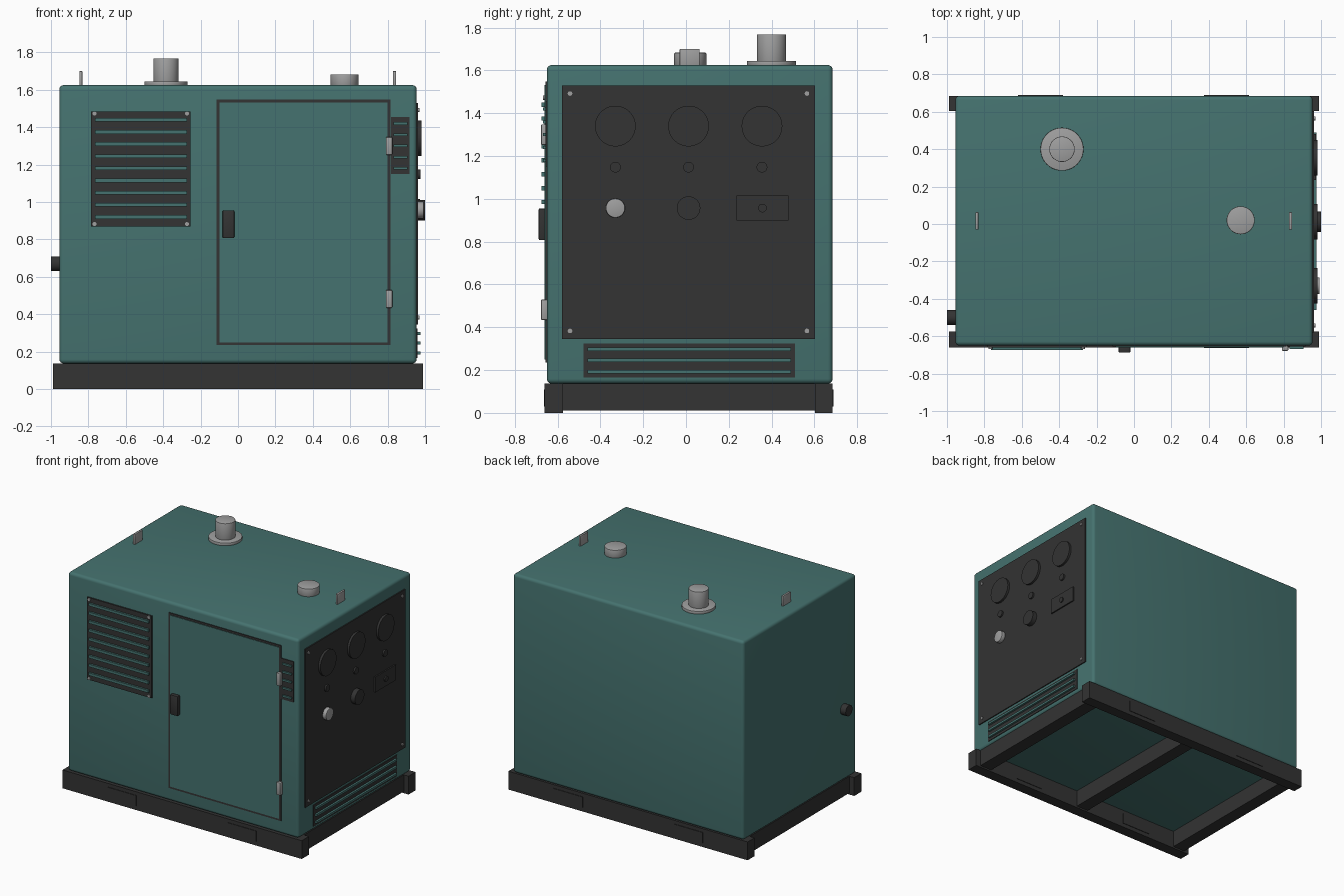
import bpy
from math import radians
from mathutils import Vector

cube = bpy.data.objects.get("Cube")
if cube:
    bpy.data.objects.remove(cube, do_unlink=True)


def material(name, color):
    m = bpy.data.materials.new(name)
    m.use_nodes = True
    m.diffuse_color = color
    m.node_tree.nodes["Principled BSDF"].inputs["Base Color"].default_value = color
    return m


TEAL = material("teal paint", (0.06, 0.17, 0.16, 1))
DARK = material("charcoal", (0.033, 0.033, 0.033, 1))
METAL = material("brushed steel", (0.35, 0.35, 0.35, 1))


def finish(name, mat, bevel=0, segments=2):
    ob = bpy.context.object
    ob.name = name
    ob.data.materials.append(mat)
    if bevel:
        mod = ob.modifiers.new("Rounded edges", "BEVEL")
        mod.width = bevel
        mod.segments = segments
        bpy.ops.object.modifier_apply(modifier=mod.name)
        bpy.ops.object.shade_smooth_by_angle(angle=radians(35))
    return ob


def box(name, xs, ys, zs, mat, bevel=0, segments=2):
    """Box given by its limits on each axis."""
    lo, hi = (Vector(v) for v in zip(xs, ys, zs))
    bpy.ops.mesh.primitive_cube_add(size=1, location=(lo + hi) / 2)
    bpy.context.object.scale = hi - lo
    bpy.ops.object.transform_apply(location=False, rotation=False, scale=True)
    return finish(name, mat, bevel, segments)


def disc(name, start, radius, depth, axis, mat, bevel=0, sides=32):
    """Cylinder that grows from its start point along an axis."""
    direction = Vector(axis)
    bpy.ops.mesh.primitive_cylinder_add(
        vertices=sides, radius=radius, depth=depth,
        location=Vector(start) + direction * depth / 2,
        rotation=direction.to_track_quat("Z", "Y").to_euler())
    ob = finish(name, mat, bevel)
    bpy.ops.object.shade_smooth_by_angle(angle=radians(35))
    return ob


LEFT, RIGHT, FRONT, UP = (1, 0, 0), (-1, 0, 0), (0, -1, 0), (0, 0, 1)

# Enclosure
box("enclosure", (-0.955, 0.955), (-0.65, 0.685), (0.137, 1.625), TEAL, 0.022, 4)

# Skid base: long rails, lifting pocket plates and cross members
for side, y0, y1 in (("front", -0.66, -0.575), ("back", 0.603, 0.685)):
    box(side + "_skid_rail", (-0.99, 0.99), (y0, y1), (0, 0.137), DARK)
    for x in (-0.5, 0.495):
        box(side + "_pocket_plate", (x - 0.12, x + 0.12),
            (y0 - 0.004, y1 + 0.004), (0.03, 0.11), DARK)
for x in (-0.9, 0, 0.9):
    box("cross_member", (x - 0.05, x + 0.05), (-0.58, 0.61), (0.012, 0.137), DARK)

# Front intake louver
box("intake_louver_panel", (-0.787, -0.253), (-0.66, -0.645), (0.87, 1.485), DARK)
for i in range(9):
    z = 0.92 + i * 0.065
    box("intake_slat", (-0.765, -0.272), (-0.674, -0.655), (z - 0.01, z + 0.01), TEAL)
for x in (-0.767, -0.273):
    for z in (0.882, 1.473):
        disc("louver_screw", (x, -0.655, z), 0.011, 0.012, FRONT, METAL, sides=12)

# Door with dark seal, handle and hinges
box("door_seal", (-0.115, 0.815), (-0.656, -0.645), (0.235, 1.548), DARK)
box("door_leaf", (-0.1, 0.8), (-0.66, -0.65), (0.25, 1.533), TEAL)
box("door_handle", (-0.082, -0.02), (-0.688, -0.655), (0.807, 0.955), DARK, 0.005)
for z in (0.482, 1.3):
    box("door_hinge", (0.79, 0.825), (-0.678, -0.645), (z - 0.048, z + 0.048), METAL, 0.006)

# Small front vent
box("small_vent_panel", (0.817, 0.917), (-0.656, -0.645), (1.15, 1.455), DARK)
for i in range(5):
    z = 1.18 + i * 0.06
    box("small_vent_slat", (0.832, 0.905), (-0.667, -0.65), (z - 0.007, z + 0.007), TEAL)

# Control panel on the left end
box("control_panel", (0.945, 0.963), (-0.58, 0.603), (0.345, 1.53), DARK)
for y in (-0.542, 0.565):
    for z in (0.383, 1.492):
        disc("panel_screw", (0.958, y, z), 0.011, 0.012, LEFT, METAL, sides=12)
for y in (-0.33, 0.012, 0.355):
    disc("gauge", (0.955, y, 1.34), 0.095, 0.025, LEFT, DARK, sides=48)
    disc("indicator_lamp", (0.955, y, 1.148), 0.025, 0.02, LEFT, DARK)
disc("key_switch", (0.955, -0.33, 0.957), 0.045, 0.037, LEFT, METAL, 0.004)
disc("selector_knob", (0.955, 0.012, 0.957), 0.055, 0.044, LEFT, DARK)
box("breaker_plate", (0.955, 0.973), (0.235, 0.48), (0.9, 1.015), DARK)
disc("breaker_button", (0.97, 0.357, 0.957), 0.02, 0.012, LEFT, DARK)

# Lower vent on the left end
box("lower_vent_panel", (0.945, 0.96), (-0.48, 0.51), (0.165, 0.325), DARK)
for z in (0.192, 0.245, 0.298):
    box("lower_vent_slat", (0.95, 0.975), (-0.46, 0.49), (z - 0.008, z + 0.008), TEAL)

# Drain cap on the right end
disc("drain_cap", (-0.95, -0.5, 0.67), 0.04, 0.05, RIGHT, DARK)

# Roof fittings
disc("exhaust_flange", (-0.385, 0.4, 1.62), 0.115, 0.025, UP, METAL, 0.003, 40)
disc("exhaust_pipe", (-0.385, 0.4, 1.62), 0.068, 0.148, UP, METAL, 0.003, 40)
disc("fuel_cap", (0.57, 0.02, 1.62), 0.075, 0.063, UP, METAL, 0.004, 40)
for x in (-0.84, 0.837):
    box("lifting_lug", (x - 0.008, x + 0.008), (-0.03, 0.063), (1.615, 1.7), METAL, 0.003)
